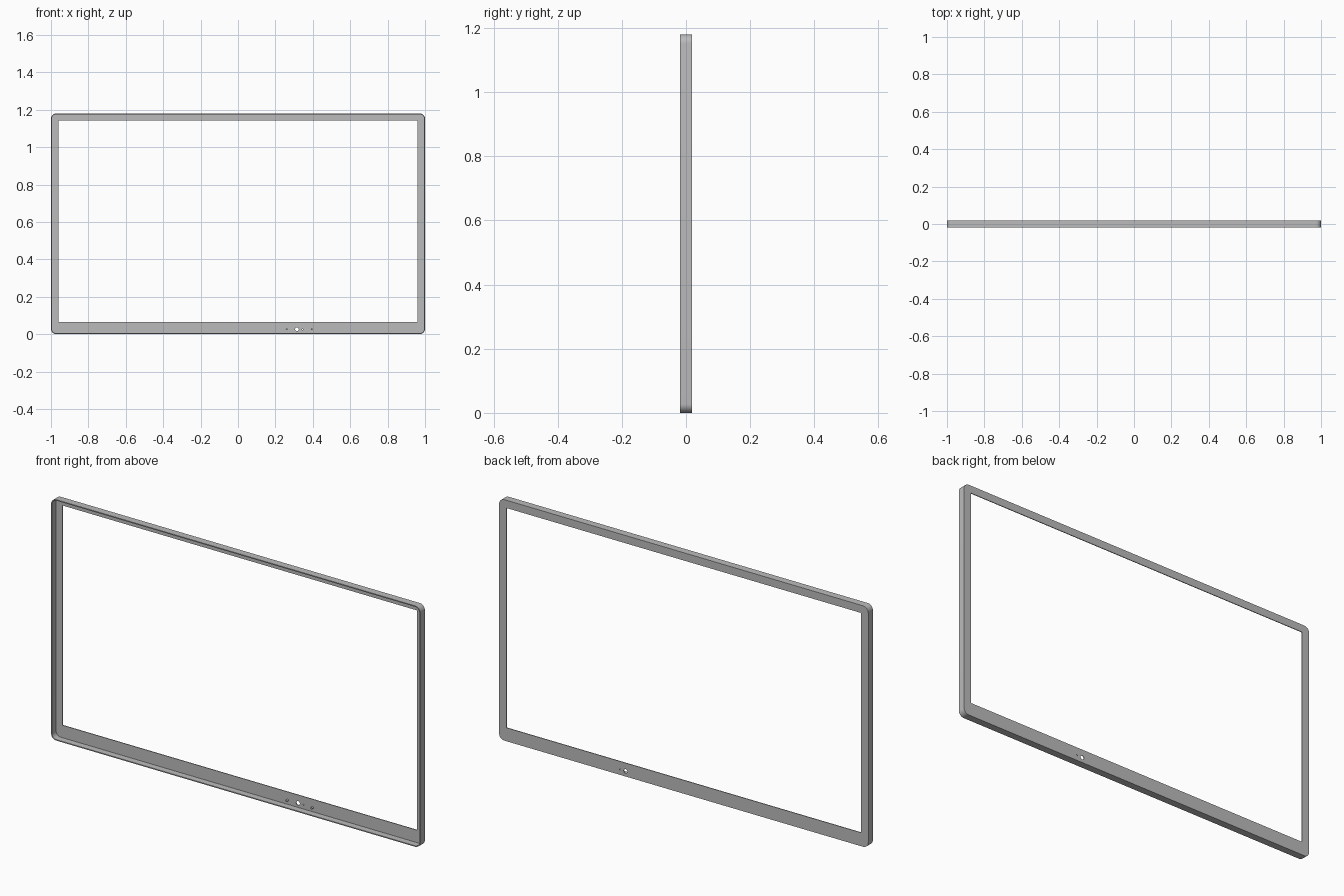
import bpy, bmesh, math

cube = bpy.data.objects.get("Cube")
if cube:
    bpy.data.objects.remove(cube, do_unlink=True)

WIDTH, HEIGHT, DEPTH = 2.0, 1.18, 0.036
WALL, PANEL = 0.005, 0.004
FRONT, BACK = -DEPTH / 2, DEPTH / 2
PANEL_FRONT = BACK - PANEL

grey = bpy.data.materials.new("plain grey")
grey.use_nodes = True
grey.diffuse_color = (0.5, 0.5, 0.5, 1)
grey.node_tree.nodes["Principled BSDF"].inputs["Base Color"].default_value = (0.5, 0.5, 0.5, 1)


def rounded_rect(x, low, high, radius, steps=8):
    """Outline in x and z, symmetric about x = 0."""
    centres = [(x - radius, high - radius), (radius - x, high - radius),
               (radius - x, low + radius), (x - radius, low + radius)]
    points = []
    for corner, (cx, cz) in enumerate(centres):
        for i in range(steps + 1):
            a = (corner + i / steps) * math.pi / 2
            points.append((cx + radius * math.cos(a), cz + radius * math.sin(a)))
    return points


def finish(bm, name):
    bmesh.ops.recalc_face_normals(bm, faces=bm.faces)
    mesh = bpy.data.meshes.new(name)
    bm.to_mesh(mesh)
    bm.free()
    obj = bpy.data.objects.new(name, mesh)
    bpy.context.collection.objects.link(obj)
    mesh.materials.append(grey)
    return obj


def select_only(obj):
    bpy.ops.object.select_all(action="DESELECT")
    obj.select_set(True)
    bpy.context.view_layer.objects.active = obj


def rod(name, x, z, radius, y0, y1):
    """Cylinder along y."""
    bpy.ops.mesh.primitive_cylinder_add(vertices=24, radius=radius, depth=y1 - y0,
                                        location=(x, (y0 + y1) / 2, z),
                                        rotation=(math.pi / 2, 0, 0))
    obj = bpy.context.object
    obj.name = name
    obj.data.materials.append(grey)
    return obj


# Frame: a back panel with a screen opening and a thin rim wall towards the front
outer = rounded_rect(WIDTH / 2, 0, HEIGHT, 0.028)
inner = rounded_rect(WIDTH / 2 - WALL, WALL, HEIGHT - WALL, 0.028 - WALL)
opening = rounded_rect(0.96, 0.066, 1.142, 0.001)
section = [(outer, FRONT), (outer, BACK), (opening, BACK),
           (opening, PANEL_FRONT), (inner, PANEL_FRONT), (inner, FRONT)]
bm = bmesh.new()
loops = [[bm.verts.new((x, y, z)) for x, z in outline] for outline, y in section]
for k, a in enumerate(loops):
    b = loops[(k + 1) % len(loops)]
    for i in range(len(a)):
        j = (i + 1) % len(a)
        bm.faces.new((a[i], a[j], b[j], b[i]))
frame = finish(bm, "bezel_frame")

# Sensor opening and small indicator hole through the lower panel
for x, radius in ((0.315, 0.01), (0.345, 0.003)):
    cutter = rod("hole_cutter", x, 0.026, radius, PANEL_FRONT - 0.01, BACK + 0.01)
    cutter.hide_render = True
    mod = frame.modifiers.new("hole", "BOOLEAN")
    mod.operation = "DIFFERENCE"
    mod.solver = "EXACT"
    mod.object = cutter
    select_only(frame)
    bpy.ops.object.modifier_apply(modifier=mod.name)
    bpy.data.objects.remove(cutter, do_unlink=True)

# Mounting pegs on either side of the sensor opening
pegs = [rod(name, x, 0.026, 0.005, PANEL_FRONT - 0.012, PANEL_FRONT + 0.001)
        for name, x in (("right_mounting_peg", 0.26), ("left_mounting_peg", 0.395))]

for obj in [frame] + pegs:
    select_only(obj)
    bpy.ops.object.shade_smooth_by_angle(angle=math.radians(30))
